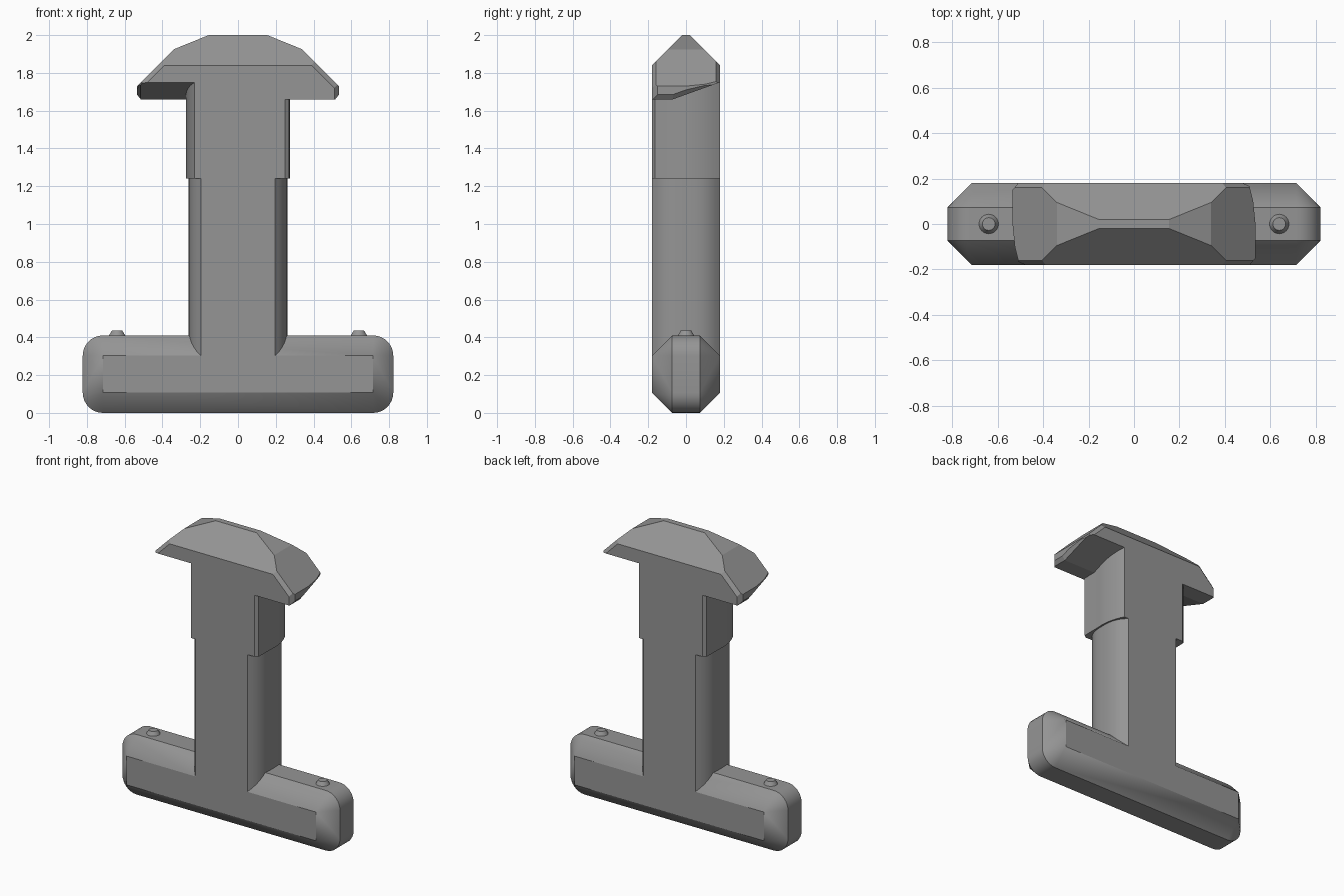
import bpy, bmesh, math
from mathutils import Matrix, Vector

if "Cube" in bpy.data.objects:
    bpy.data.objects.remove(bpy.data.objects["Cube"])

grey = bpy.data.materials.new("mid grey")
grey.diffuse_color = (0.30, 0.30, 0.30, 1)
grey.use_nodes = True
grey.node_tree.nodes["Principled BSDF"].inputs["Base Color"].default_value = grey.diffuse_color


def finish(name, bm, smooth=False):
    bmesh.ops.recalc_face_normals(bm, faces=bm.faces)
    mesh = bpy.data.meshes.new(name)
    bm.to_mesh(mesh)
    bm.free()
    mesh.materials.append(grey)
    ob = bpy.data.objects.new(name, mesh)
    bpy.context.collection.objects.link(ob)
    if smooth:
        bpy.ops.object.select_all(action='DESELECT')
        ob.select_set(True)
        bpy.context.view_layer.objects.active = ob
        bpy.ops.object.shade_smooth_by_angle(angle=math.radians(25))
    return ob


def prism(name, half, z0, z1):
    """Extrude a right-hand outline and its half-turn copy upwards."""
    bm = bmesh.new()
    outline = half + [(-x, -y) for x, y in half]
    face = bm.faces.new([bm.verts.new((x, y, z0)) for x, y in outline])
    new = bmesh.ops.extrude_face_region(bm, geom=[face])["geom"]
    verts = [g for g in new if isinstance(g, bmesh.types.BMVert)]
    bmesh.ops.translate(bm, verts=verts, vec=(0, 0, z1 - z0))
    return finish(name, bm, True)


# base bar: rounded outline tapering to a smaller rectangle front and back
bm = bmesh.new()
r, cx, zlo, zhi = 0.107, 0.715, 0.107, 0.303
for sy in (-1, 1):
    for sx in (-1, 1):
        for sz, cz in ((-1, zlo), (1, zhi)):
            bm.verts.new((sx * cx, sy * 0.18, cz))
            for i in range(9):
                a = math.pi / 2 * i / 8
                bm.verts.new((sx * (cx + r * math.cos(a)), sy * 0.073,
                              cz + sz * r * math.sin(a)))
bmesh.ops.convex_hull(bm, input=bm.verts)
bmesh.ops.dissolve_limit(bm, angle_limit=0.01, verts=bm.verts, edges=bm.edges)
finish("base_bar", bm, True)

# round studs on the base
for side, x in (("left", -0.64), ("right", 0.64)):
    bm = bmesh.new()
    bmesh.ops.create_cone(bm, cap_ends=True, segments=24, radius1=0.046,
                          radius2=0.028, depth=0.03,
                          matrix=Matrix.Translation((x, 0, 0.42)))
    finish(side + "_stud", bm, True)

# post with bulging sides
ys = [-0.18 + 0.36 * i / 16 for i in range(17)]
prism("post", [(0.196 + 0.066 * (1 - abs(y / 0.18) ** 3), y) for y in ys],
      0.2, 1.8)

# collar: small front chamfer, long rounded back edge on each side
collar = [(0.25, -0.18), (0.271, -0.165), (0.273, -0.02)]
for i in range(1, 9):
    t = i / 8
    collar.append((0.275 - 0.045 * t ** 2.5, -0.02 + 0.2 * t))
prism("collar", collar, 1.24, 1.8)

# head: carve one half from a block with planes, then add its half-turn copy
bm = bmesh.new()
bmesh.ops.create_cube(bm, size=1, matrix=Matrix.Translation((0.2675, 0, 1.83))
                      @ Matrix.Diagonal((0.535, 0.36, 0.34, 1)))
cuts = [
    ((0, -0.18, 1.84), (0, -1, 1)), ((0, 0.18, 1.84), (0, 1, 1)),    # roof
    ((0.155, 0, 2.0), (0.075, 0, 0.185)),                            # shoulder
    ((0.34, 0, 1.925), (1, 0, 1)),
    ((0.39, -0.18, 1.84), (1, -1.75, 1)),                            # corners
    ((0.39, 0.18, 1.84), (1, 1.75, 1)),
    ((0.535, 0.0, 1.7), (0.10, 0.01, 0)),                            # end
    ((0.525, 0.10, 1.7), (0.08, 0.02, 0)),
    ((0.535, -0.15, 1.7), (0.03, -0.025, 0)),
    ((0, -0.07, 1.66), (0, 0.09, -0.25)),                            # underside
    ((0.535, -0.07, 1.685), (1, 0, -0.8)),
    ((0.535, -0.07, 1.685), (1, 0.288, -0.8)),
]
for co, no in cuts:
    res = bmesh.ops.bisect_plane(bm, geom=bm.verts[:] + bm.edges[:] + bm.faces[:],
                                 plane_co=co, plane_no=Vector(no).normalized(),
                                 clear_outer=True)
    rim = [g for g in res["geom_cut"] if isinstance(g, bmesh.types.BMEdge)]
    if len(rim) > 2:
        bmesh.ops.contextual_create(bm, geom=rim)
bmesh.ops.recalc_face_normals(bm, faces=bm.faces)
inner = [f for f in bm.faces if all(abs(v.co.x) < 1e-5 for v in f.verts)]
bmesh.ops.delete(bm, geom=inner, context='FACES')
copy = bmesh.ops.duplicate(bm, geom=bm.verts[:] + bm.edges[:] + bm.faces[:])["geom"]
bmesh.ops.rotate(bm, verts=[g for g in copy if isinstance(g, bmesh.types.BMVert)],
                 cent=(0, 0, 0), matrix=Matrix.Rotation(math.pi, 3, 'Z'))
bmesh.ops.remove_doubles(bm, verts=bm.verts, dist=1e-4)
bmesh.ops.dissolve_limit(bm, angle_limit=0.01, verts=bm.verts, edges=bm.edges)
finish("head", bm)
